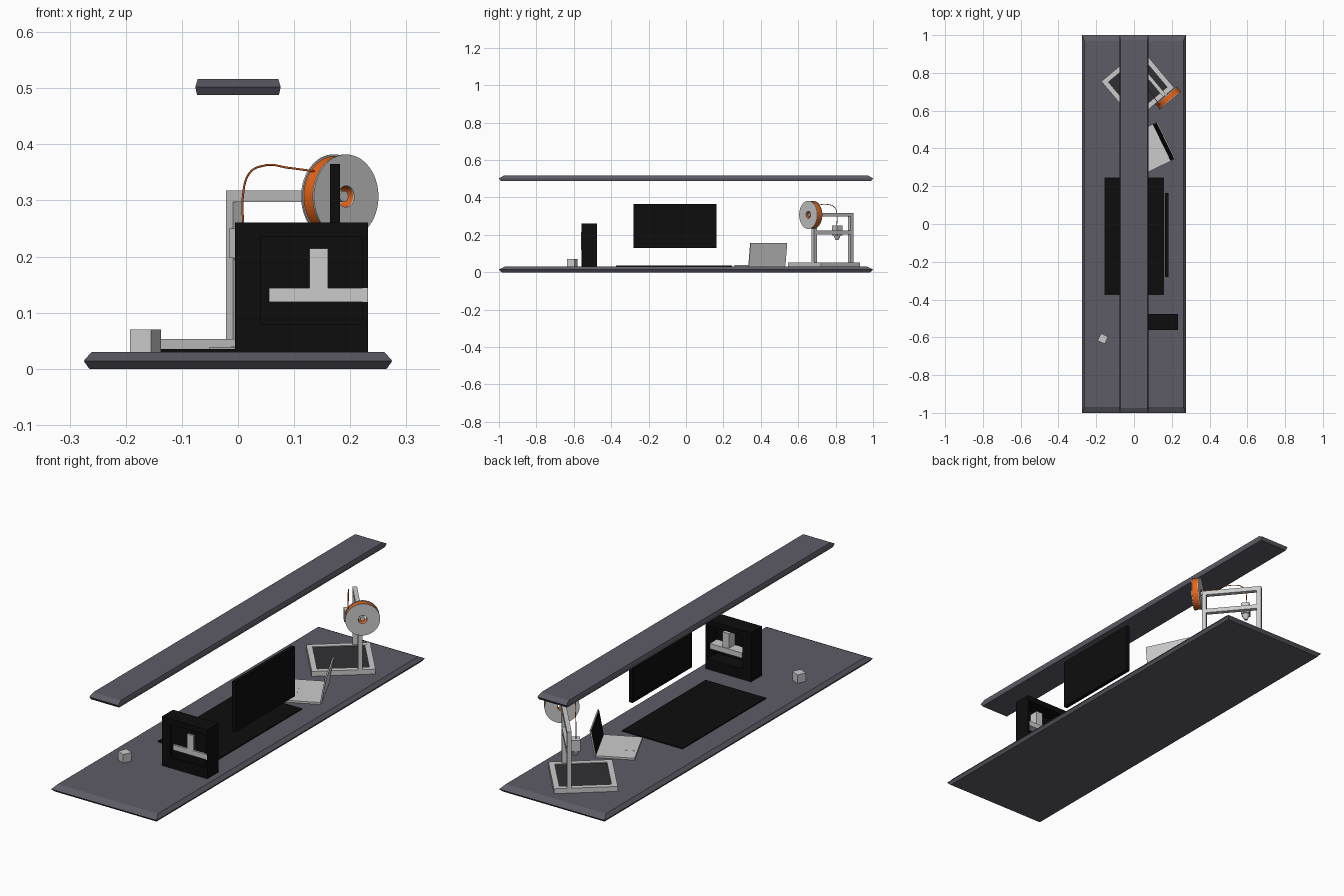
import bpy, bmesh
from math import radians, pi
from mathutils import Matrix, Vector

if "Cube" in bpy.data.objects:
    bpy.data.objects.remove(bpy.data.objects["Cube"])


def material(name, rgb):
    m = bpy.data.materials.new(name)
    m.diffuse_color = (*rgb, 1)
    m.use_nodes = True
    m.node_tree.nodes["Principled BSDF"].inputs["Base Color"].default_value = m.diffuse_color
    return m


SLATE = material("slate", (0.11, 0.105, 0.13))
BLACK = material("black", (0.004, 0.004, 0.004))
DARK = material("dark_grey", (0.03, 0.03, 0.035))
ORANGE = material("orange", (0.8, 0.13, 0.01))


def finish(name, bm, mat=None, frame=None):
    bmesh.ops.recalc_face_normals(bm, faces=bm.faces)
    me = bpy.data.meshes.new(name)
    bm.to_mesh(me)
    bm.free()
    ob = bpy.data.objects.new(name, me)
    bpy.context.collection.objects.link(ob)
    if mat:
        me.materials.append(mat)
    if frame:
        ob.matrix_world = frame
    return ob


def boxes(name, spans, mat=None, frame=None):
    """Each span is (x0, x1, y0, y1, z0, z1)."""
    bm = bmesh.new()
    for x0, x1, y0, y1, z0, z1 in spans:
        m = Matrix.Translation(((x0 + x1) / 2, (y0 + y1) / 2, (z0 + z1) / 2))
        m = m @ Matrix.Diagonal((x1 - x0, y1 - y0, z1 - z0, 1))
        bmesh.ops.create_cube(bm, size=1, matrix=m)
    return finish(name, bm, mat, frame)


def slab(name, levels, mat):
    """Rectangular rings (half x, half y, z) stacked into an edge-chamfered board."""
    bm = bmesh.new()
    rings = [[bm.verts.new((sx * hx, sy * hy, z)) for sx, sy in
              ((-1, -1), (1, -1), (1, 1), (-1, 1))] for hx, hy, z in levels]
    for a, b in zip(rings, rings[1:]):
        for i in range(4):
            j = (i + 1) % 4
            bm.faces.new((a[i], a[j], b[j], b[i]))
    bm.faces.new(rings[0][::-1])
    bm.faces.new(rings[-1])
    return finish(name, bm, mat)


def lathe(name, profile, frame, mat=None, n=48, closed=True):
    """Spin an (r, height) profile round the local z axis."""
    bm = bmesh.new()
    vs = [bm.verts.new((r, 0, h)) for r, h in profile]
    for a, b in zip(vs, vs[1:] + ([vs[0]] if closed else [])):
        bm.edges.new((a, b))
    bmesh.ops.spin(bm, geom=bm.verts[:] + bm.edges[:], cent=(0, 0, 0), axis=(0, 0, 1),
                   angle=2 * pi, steps=n)
    bmesh.ops.remove_doubles(bm, verts=bm.verts, dist=1e-5)
    ob = finish(name, bm, mat, frame)
    for o in bpy.context.selected_objects:
        o.select_set(False)
    ob.select_set(True)
    bpy.context.view_layer.objects.active = ob
    bpy.ops.object.shade_smooth_by_angle(angle=radians(35))
    return ob


def placed(x, y, deg):
    return Matrix.Translation((x, y, 0)) @ Matrix.Rotation(radians(deg), 4, 'Z')


# Desk top and floating shelf
slab("desk_top", [(0.265, 0.985, 0), (0.275, 1, 0.014), (0.261, 0.97, 0.03)], SLATE)
slab("wall_shelf", [(0.073, 0.99, 0.488), (0.076, 1, 0.502), (0.072, 0.975, 0.516)], SLATE)

# Desk mat
boxes("desk_mat", [(-0.155, 0.16, -0.375, 0.247, 0.03, 0.035)], BLACK)

# Monitor: panel with a raised bezel facing the user (-x)
y0, y1, z0, z1, b = -0.28, 0.163, 0.13, 0.365, 0.008
boxes("monitor_panel", [(0.168, 0.182, y0, y1, z0, z1)], BLACK)
boxes("monitor_bezel", [(0.164, 0.168, y0, y1, z0, z0 + b), (0.164, 0.168, y0, y1, z1 - b, z1),
                        (0.164, 0.168, y0, y0 + b, z0 + b, z1 - b),
                        (0.164, 0.168, y1 - b, y1, z0 + b, z1 - b)], BLACK)

# Computer case: open frame around a mid board, with parts mounted through it
cx0, cx1, cy0, cy1, cz0, cz1 = -0.005, 0.232, -0.56, -0.477, 0.03, 0.261
boxes("computer_case", [(cx0, cx1, cy0, cy1, cz0, 0.08), (cx0, cx1, cy0, cy1, 0.235, cz1),
                        (cx0, 0.04, cy0, cy1, 0.08, 0.235),
                        (0.222, cx1, cy0, cy1, 0.08, 0.235),
                        (0.04, 0.222, -0.552, -0.546, 0.08, 0.235)], BLACK)
boxes("graphics_card", [(0.055, 0.2315, -0.561, -0.495, 0.119, 0.144)])
boxes("processor_cooler", [(0.127, 0.16, -0.561, -0.5, 0.144, 0.214)])

# Small cube on the desk
boxes("small_cube", [(-0.021, 0.021, -0.021, 0.021, 0.03, 0.07)], None, placed(-0.165, -0.607, -25))

# Laptop
lap = placed(0.073, 0.395, 26)
boxes("laptop_base", [(-0.085, 0.085, -0.109, 0.109, 0.03, 0.039)], None, lap)
boxes("laptop_touchpad", [(-0.078, -0.03, -0.035, 0.035, 0.039, 0.0395)], None, lap)
hinge = lap @ Matrix.Translation((0.083, 0, 0.037)) @ Matrix.Rotation(radians(10), 4, 'Y')
boxes("laptop_lid", [(0, 0.006, -0.109, 0.109, 0, 0.121)], None, hinge)
boxes("laptop_screen", [(-0.001, 0, -0.105, 0.105, 0.004, 0.118)], BLACK, hinge)

# 3D printer: base frame and bed
pr = placed(0.02, 0.738, 40)
h, w = 0.137, 0.025
boxes("printer_base_frame", [(-h, h, -h, -h + w, 0.03, 0.053), (-h, h, h - w, h, 0.03, 0.053),
                             (-h, -h + w, -h + w, h - w, 0.03, 0.053),
                             (h - w, h, -h + w, h - w, 0.03, 0.053)], None, pr)
boxes("printer_bed", [(-h + w, h - w, -h + w, h - w, 0.03, 0.05)], DARK, pr)

# Printer gantry: two posts, top beam and carriage rail
gx, g = 0.071, 0.01
posts = [(gx - g, gx + g, s * 0.127 - g, s * 0.127 + g, 0.05, 0.318) for s in (-1, 1)]
boxes("printer_posts", posts, None, pr)
boxes("printer_top_beam", [(gx - g, gx + g, -0.117, 0.117, 0.297, 0.318)], None, pr)
boxes("printer_carriage_rail", [(gx - g, gx + g, -0.117, 0.117, 0.203, 0.223)], None, pr)

# Print head with tapered nozzle
hx, hy = 0.038, 0.059
boxes("print_head", [(hx - 0.02, gx - g, hy - 0.019, hy + 0.019, 0.197, 0.25)], None, pr)
lathe("print_nozzle", [(0, 0.172), (0.008, 0.172), (0.019, 0.197), (0, 0.197)],
      pr @ Matrix.Translation((hx, hy, 0)), n=24, closed=False)

# Filament spool on an axle outside the near post
sp = pr @ Matrix.Translation((0.078, -0.158, 0.307)) @ Matrix.Rotation(radians(90), 4, 'X')
for name, a in (("spool_inner_flange", -0.018), ("spool_outer_flange", 0.014)):
    lathe(name, [(0.019, a), (0.075, a), (0.075, a + 0.004), (0.019, a + 0.004)], sp)
lathe("spool_filament", [(0.019, -0.014), (0.072, -0.014), (0.072, 0.014), (0.019, 0.014)], sp, ORANGE)
lathe("spool_axle", [(0, -0.024), (0.01, -0.024), (0.01, 0.012), (0, 0.012)], sp, n=24, closed=False)

# Filament strand from spool to print head
path = [(0.018, -0.158, 0.352), (0.025, -0.08, 0.358), (0.034, 0.0, 0.362),
        (0.036, 0.045, 0.346), (0.036, 0.06, 0.31), (0.036, 0.059, 0.248)]
cu = bpy.data.curves.new("filament_strand", 'CURVE')
cu.dimensions = '3D'
cu.bevel_depth = 0.0018
cu.bevel_resolution = 2
cu.use_fill_caps = True
s = cu.splines.new('BEZIER')
s.bezier_points.add(len(path) - 1)
for p, co in zip(s.bezier_points, path):
    p.co = Vector(co)
    p.handle_left_type = p.handle_right_type = 'AUTO'
strand = bpy.data.objects.new("filament_strand", cu)
strand.matrix_world = pr
cu.materials.append(ORANGE)
bpy.context.collection.objects.link(strand)
